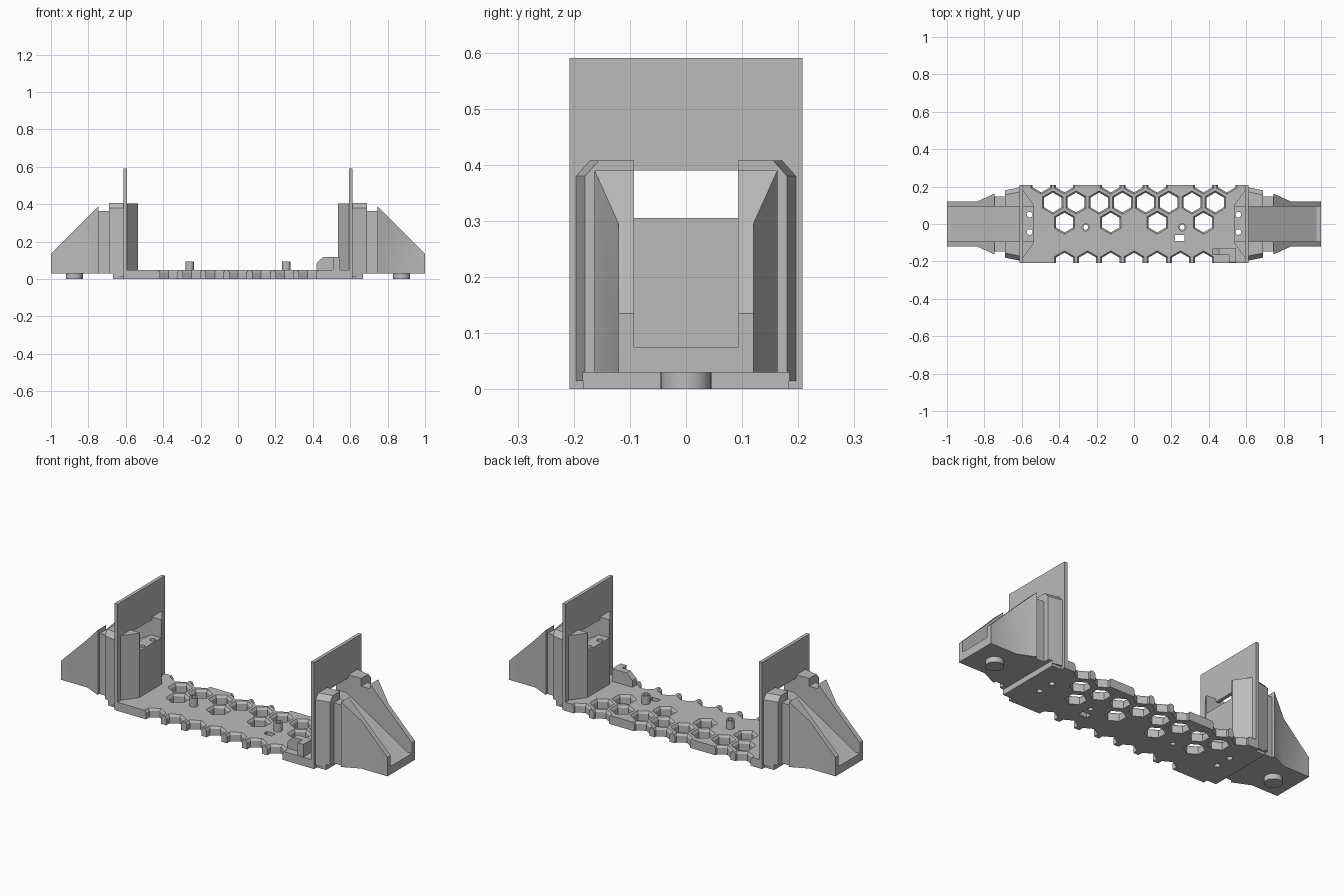
import bpy, bmesh, math
from mathutils import Vector

cube = bpy.data.objects.get("Cube")
if cube:
    bpy.data.objects.remove(cube)

mat = bpy.data.materials.new("plain_grey")
mat.use_nodes = True
GREY = (0.5, 0.5, 0.5, 1)
mat.diffuse_color = GREY
mat.node_tree.nodes["Principled BSDF"].inputs["Base Color"].default_value = GREY


def finish(name, bm):
    bmesh.ops.recalc_face_normals(bm, faces=bm.faces)
    mesh = bpy.data.meshes.new(name)
    bm.to_mesh(mesh)
    bm.free()
    mesh.materials.append(mat)
    ob = bpy.data.objects.new(name, mesh)
    bpy.context.collection.objects.link(ob)
    return ob


def loft(name, ring_a, ring_b):
    """Closed solid between two matching rings of points."""
    bm = bmesh.new()
    a = [bm.verts.new(p) for p in ring_a]
    b = [bm.verts.new(p) for p in ring_b]
    bm.faces.new(a)
    bm.faces.new(b)
    for i in range(len(a)):
        j = (i + 1) % len(a)
        bm.faces.new((a[i], a[j], b[j], b[i]))
    return finish(name, bm)


def prism(name, pts, axis, lo, hi):
    """Extrude a 2D profile along the given axis."""
    def ring(t):
        return [Vector(p[:axis] + (t,) + p[axis:]) for p in pts]
    return loft(name, ring(lo), ring(hi))


def box(name, x0, x1, y0, y1, z0, z1):
    return prism(name, [(x0, y0), (x1, y0), (x1, y1), (x0, y1)], 2, z0, z1)


def circle(x, y, r, n, turn=0.0):
    return [(x + r * math.cos(turn + math.tau * i / n),
             y + r * math.sin(turn + math.tau * i / n)) for i in range(n)]


def apply(ob, mod):
    bpy.context.view_layer.objects.active = ob
    bpy.ops.object.modifier_apply(modifier=mod.name)


def boolean(ob, tools, operation='DIFFERENCE'):
    for tool in tools:
        mod = ob.modifiers.new("bool", 'BOOLEAN')
        mod.operation = operation
        mod.solver = 'EXACT'
        mod.object = tool
        apply(ob, mod)


def mirror(ob):
    mod = ob.modifiers.new("mirror", 'MIRROR')
    mod.use_mirror_merge = False
    apply(ob, mod)


TOP = 0.048
cutters = []


def cutter(ob):
    ob.hide_render = True
    cutters.append(ob)
    return ob


# base plate with stepped ends
base = box("base_plate", -0.612, 0.612, -0.208, 0.208, 0, TOP)

# honeycomb openings with chamfered upper rims
PITCH, ROW, Y0 = 0.124, 0.107, 0.115
cells = [((i - 3.5) * PITCH, Y0) for i in range(8)]
cells += [(i * PITCH, Y0 - ROW) for i in (-3, -1, 1, 3)]
cells += [(i * PITCH, Y0 - 3 * ROW) for i in range(-3, 4)]
cells += [(i * PITCH, Y0 + ROW) for i in (-4, -3, -1, 0, 1, 3, 4)]
for x, y in cells:
    low, mid, rim = (circle(x, y, r, 6, math.pi / 6) for r in (0.053, 0.053, 0.064))
    rings = [[(px, py, z) for px, py in ring] for ring, z in
             ((low, -0.1), (mid, 0.036), (rim, TOP + 0.002))]
    boolean(base, [cutter(loft("hex_cutter", rings[0], rings[1])),
                   cutter(loft("hex_rim_cutter", rings[1], rings[2]))])

# small rectangular slot
boolean(base, [cutter(box("slot_cutter", 0.22, 0.27, -0.092, -0.06, -0.1, 0.2))])

# standoff posts with through holes
for side, x in (("left", 0.258), ("right", -0.258)):
    post = prism(side + "_standoff", circle(x, -0.018, 0.022, 24), 2, TOP - 0.01, 0.095)
    bore = cutter(prism("bore_cutter", circle(x, -0.018, 0.013, 24), 2, -0.1, 0.3))
    boolean(post, [bore])
    boolean(base, [bore])

# corner clip on the plate
prism("clip_arm", [(0.42, TOP), (0.545, TOP), (0.545, 0.118), (0.455, 0.118), (0.42, 0.085)],
      1, -0.165, -0.13)
box("clip_leg", 0.508, 0.545, -0.205, -0.163, TOP, 0.118)

# sloped channel running through each tower
slope = [(1.1, 0.075), (0.975, 0.075), (0.6, 0.305), (0.5, 0.305)]
open_channel = cutter(prism("channel_cutter", slope + [(0.5, 0.7), (1.1, 0.7)], 1, -0.093, 0.093))
window = cutter(prism("window_cutter", slope + [(0.5, 0.39), (1.1, 0.39)], 1, -0.093, 0.093))
screws = [cutter(prism("screw_cutter", circle(0.558, y, 0.015, 20), 2, -0.1, 0.5))
          for y in (-0.043, 0.05)]

# upright screens
screen = box("upright_screens", 0.593, 0.612, -0.208, 0.208, 0, 0.59)
boolean(screen, [window])

# inner brackets with slanted shoulders
bracket = prism("inner_brackets", [(0.6, -0.19), (0.535, -0.1), (0.535, 0.1), (0.6, 0.19)],
                2, TOP - 0.01, 0.405)
boolean(bracket, [open_channel] + screws)


# outer collars, tapering away from the screens
def collar_ring(x, w):
    return [(x, -w, 0.015), (x, w, 0.015), (x, w, 0.38), (x, w - 0.025, 0.408),
            (x, 0.025 - w, 0.408), (x, -w, 0.38)]


collar = loft("outer_collars", collar_ring(0.605, 0.197), collar_ring(0.69, 0.18))
boolean(collar, [cutter(box("collar_foot_cutter", 0.668, 0.8, -0.3, 0.3, -0.1, 0.03)),
                 open_channel])

# feet joining the plate under the collars
ledge = box("end_ledges", 0.605, 0.668, -0.183, 0.183, 0, 0.03)

# necks between collars and chutes
neck = box("necks", 0.68, 0.755, -0.147, 0.147, 0.03, 0.365)
boolean(neck, [open_channel])

# flared chutes with a 45 degree top
chute = prism("chutes", [(0.745, -0.163), (0.84, -0.12), (1, -0.12),
                         (1, 0.12), (0.84, 0.12), (0.745, 0.163)], 2, 0.03, 0.5)
boolean(chute, [cutter(prism("chute_top_cutter", [(0.64, 0.495), (1.1, 0.035), (1.1, 0.7), (0.64, 0.7)],
                             1, -0.4, 0.4)), open_channel])

# round feet
foot = prism("round_feet", circle(0.875, 0, 0.045, 32), 2, 0, 0.035)

for ob in (screen, bracket, collar, ledge, neck, chute, foot):
    mirror(ob)

# screw holes continue through the plate on both ends
for tool in screws:
    mirror(tool)
boolean(base, screws)

for ob in cutters:
    bpy.data.objects.remove(ob)

# crisp edges, smooth round parts
for ob in bpy.context.collection.objects:
    if ob.type == 'MESH' and mat.name in ob.data.materials:
        bpy.ops.object.select_all(action='DESELECT')
        ob.select_set(True)
        bpy.context.view_layer.objects.active = ob
        bpy.ops.object.shade_smooth_by_angle(angle=math.radians(25))
